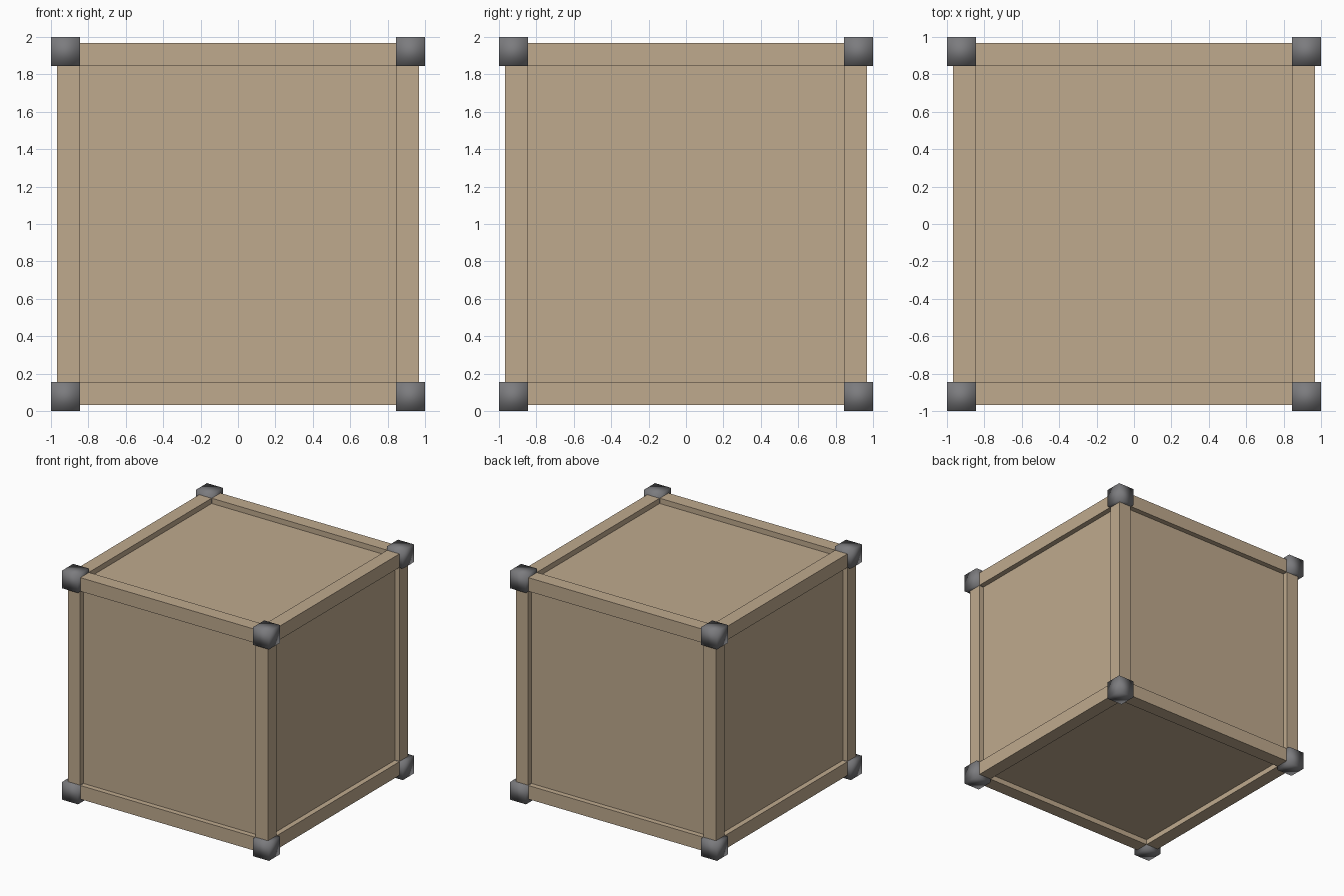
import bpy, bmesh
from itertools import product
from mathutils import Matrix

if "Cube" in bpy.data.objects:
    bpy.data.objects.remove(bpy.data.objects["Cube"])

HALF = 0.967      # half width of the crate body
RIM = 0.119       # width of the frame beams
RECESS = 0.046    # how far panels sit below the frame
CAP = 0.154       # size of the metal corner cubes


def material(name, rgb):
    mat = bpy.data.materials.new(name)
    mat.diffuse_color = (*rgb, 1)
    mat.use_nodes = True
    mat.node_tree.nodes["Principled BSDF"].inputs["Base Color"].default_value = mat.diffuse_color
    return mat


def add_object(name, bm, mat, smooth=False):
    for f in bm.faces:
        f.smooth = smooth
    bmesh.ops.recalc_face_normals(bm, faces=bm.faces)
    mesh = bpy.data.meshes.new(name)
    bm.to_mesh(mesh)
    bm.free()
    mesh.materials.append(mat)
    obj = bpy.data.objects.new(name, mesh)
    bpy.context.collection.objects.link(obj)
    return obj


wood = material("wood", (0.52, 0.40, 0.27))
metal = material("dark_metal", (0.20, 0.20, 0.21))

# Crate body: a cube whose six sides are inset to a frame, panels pushed straight in
bm = bmesh.new()
bmesh.ops.create_cube(bm, size=2 * HALF, matrix=Matrix.Translation((0, 0, 1)))
panels = list(bm.faces)
bmesh.ops.inset_individual(bm, faces=panels, thickness=RIM, depth=0, use_even_offset=True)
bmesh.ops.inset_individual(bm, faces=panels, thickness=0, depth=-RECESS, use_even_offset=True)
add_object("crate_body", bm, wood)

# Corner caps: smooth-shaded metal cubes on all eight corners
c = 1 - CAP / 2
bm = bmesh.new()
for sx, sy, sz in product((-1, 1), repeat=3):
    bmesh.ops.create_cube(bm, size=CAP, matrix=Matrix.Translation((sx * c, sy * c, 1 + sz * c)))
add_object("corner_caps", bm, metal, smooth=True)
